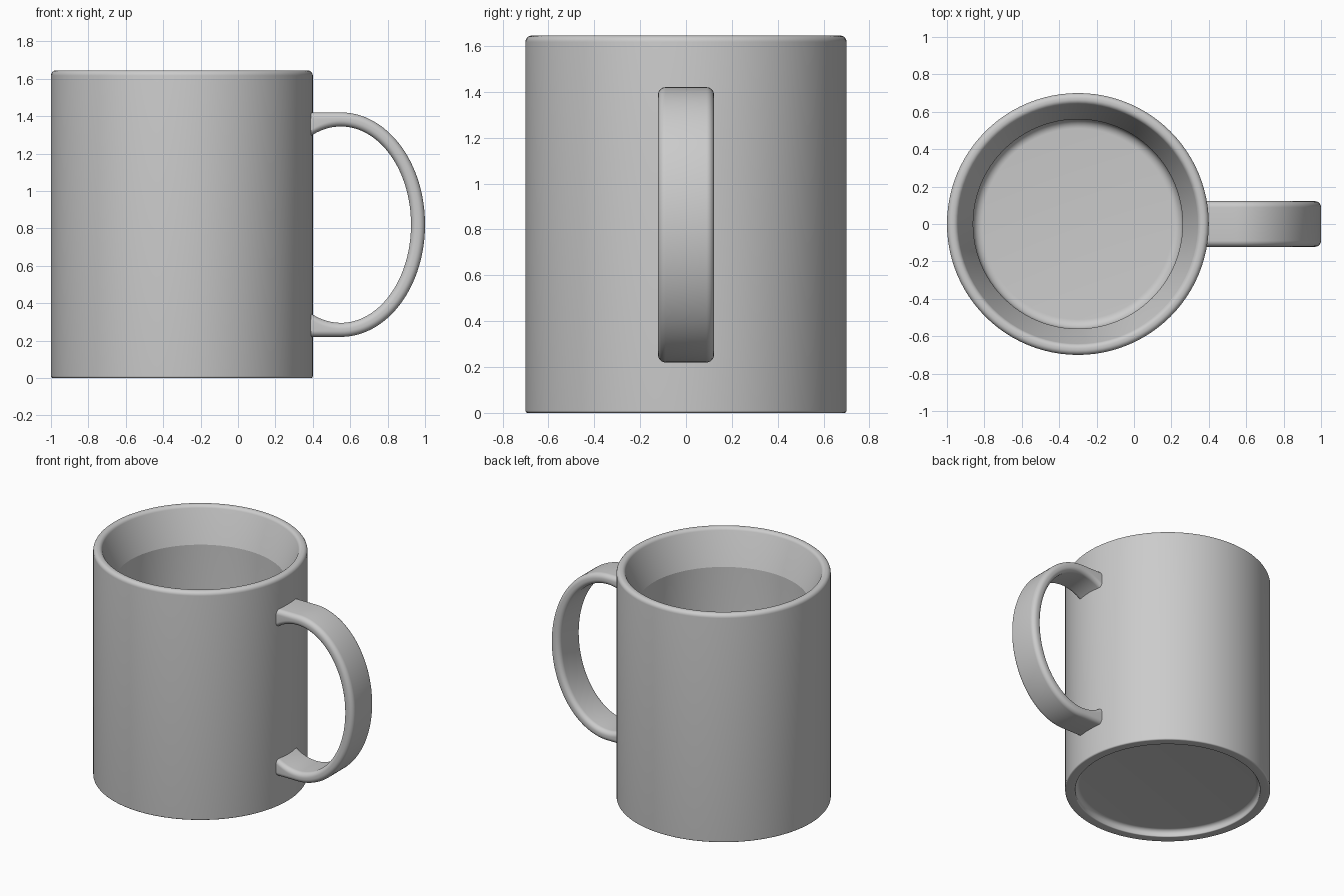
import bpy, bmesh, math

cube = bpy.data.objects.get("Cube")
if cube:
    bpy.data.objects.remove(cube, do_unlink=True)

# Single grey glaze
glaze = bpy.data.materials.new("grey_glaze")
glaze.use_nodes = True
GREY = (0.6, 0.6, 0.6, 1.0)
glaze.diffuse_color = GREY
glaze.node_tree.nodes["Principled BSDF"].inputs["Base Color"].default_value = GREY


def arc(cx, cy, r, a0, a1, n=8):
    """Points on a circular arc, angles in degrees."""
    angles = [math.radians(a0 + (a1 - a0) * i / n) for i in range(n + 1)]
    return [(cx + r * math.cos(a), cy + r * math.sin(a)) for a in angles]


def finish(bm, name, sharp):
    bmesh.ops.remove_doubles(bm, verts=bm.verts, dist=1e-5)
    bmesh.ops.recalc_face_normals(bm, faces=bm.faces)
    mesh = bpy.data.meshes.new(name)
    bm.to_mesh(mesh)
    bm.free()
    mesh.materials.append(glaze)
    obj = bpy.data.objects.new(name, mesh)
    bpy.context.collection.objects.link(obj)
    bpy.ops.object.select_all(action='DESELECT')
    obj.select_set(True)
    bpy.context.view_layer.objects.active = obj
    bpy.ops.object.shade_smooth_by_angle(angle=math.radians(sharp))
    return obj


# Cup body: lathed profile (radius, height) from underside centre to inner floor centre
AXIS_X = -0.30
HEIGHT = 1.645
profile = [(0, 0.05)]
profile += arc(0.60, 0.02, 0.03, 90, 0)                  # recessed underside
profile += arc(0.637, 0.007, 0.007, 180, 270)            # foot ring
profile += arc(0.69, 0.01, 0.01, -90, 0)
profile += arc(0.672, HEIGHT - 0.028, 0.028, 0, 90)      # rounded rim
profile += arc(0.667, HEIGHT - 0.028, 0.028, 90, 160)
profile += [(0.56, 1.40)]                                # tapered lip, then straight wall
profile += arc(0.51, 0.20, 0.05, 0, -90)                 # floor fillet
profile += [(0, 0.15)]

bm = bmesh.new()
verts = [bm.verts.new((AXIS_X + r, 0, z)) for r, z in profile]
edges = [bm.edges.new(pair) for pair in zip(verts, verts[1:])]
bmesh.ops.spin(bm, geom=verts + edges, cent=(AXIS_X, 0, 0), axis=(0, 0, 1),
               angle=math.tau, steps=96, use_duplicate=False)
finish(bm, "cup_body", 15)

# Handle: rounded rectangular section swept between an outer and an inner curve
CX, CZ = 0.55, 0.82
stations = []
for i in range(10):                                      # upper arm, starting in the wall
    x = 0.33 + (CX - 0.33) * i / 10
    inner = 0.525 * math.sqrt(1 - ((x - CX) / 0.375) ** 2)
    stations.append(((x, 0.60), (x, inner)))
for i in range(33):                                      # upper half of the loop
    a = math.radians(90 - 90 * i / 32)
    c, s = math.cos(a), math.sin(a)
    stations.append(((CX + 0.45 * c, 0.60 * s), (CX + 0.375 * c, 0.525 * s)))
stations += [((o[0], -o[1]), (n[0], -n[1])) for o, n in reversed(stations[:-1])]

HALF_W, R = 0.122, 0.033
bm = bmesh.new()
rings = []
for (ox, oz), (ix, iz) in stations:
    t = math.hypot(ox - ix, oz - iz)
    w = HALF_W - R
    section = (arc(w, t - R, R, 0, 90) + arc(-w, t - R, R, 90, 180)
               + arc(-w, R, R, 180, 270) + arc(w, R, R, 270, 360))
    rings.append([bm.verts.new((ix + (ox - ix) * s / t, y, CZ + iz + (oz - iz) * s / t))
                  for y, s in section])
for a, b in zip(rings, rings[1:]):
    for k in range(len(a)):
        j = (k + 1) % len(a)
        bm.faces.new((a[k], a[j], b[j], b[k]))
bm.faces.new(rings[0])
bm.faces.new(rings[-1])
finish(bm, "handle", 30)
